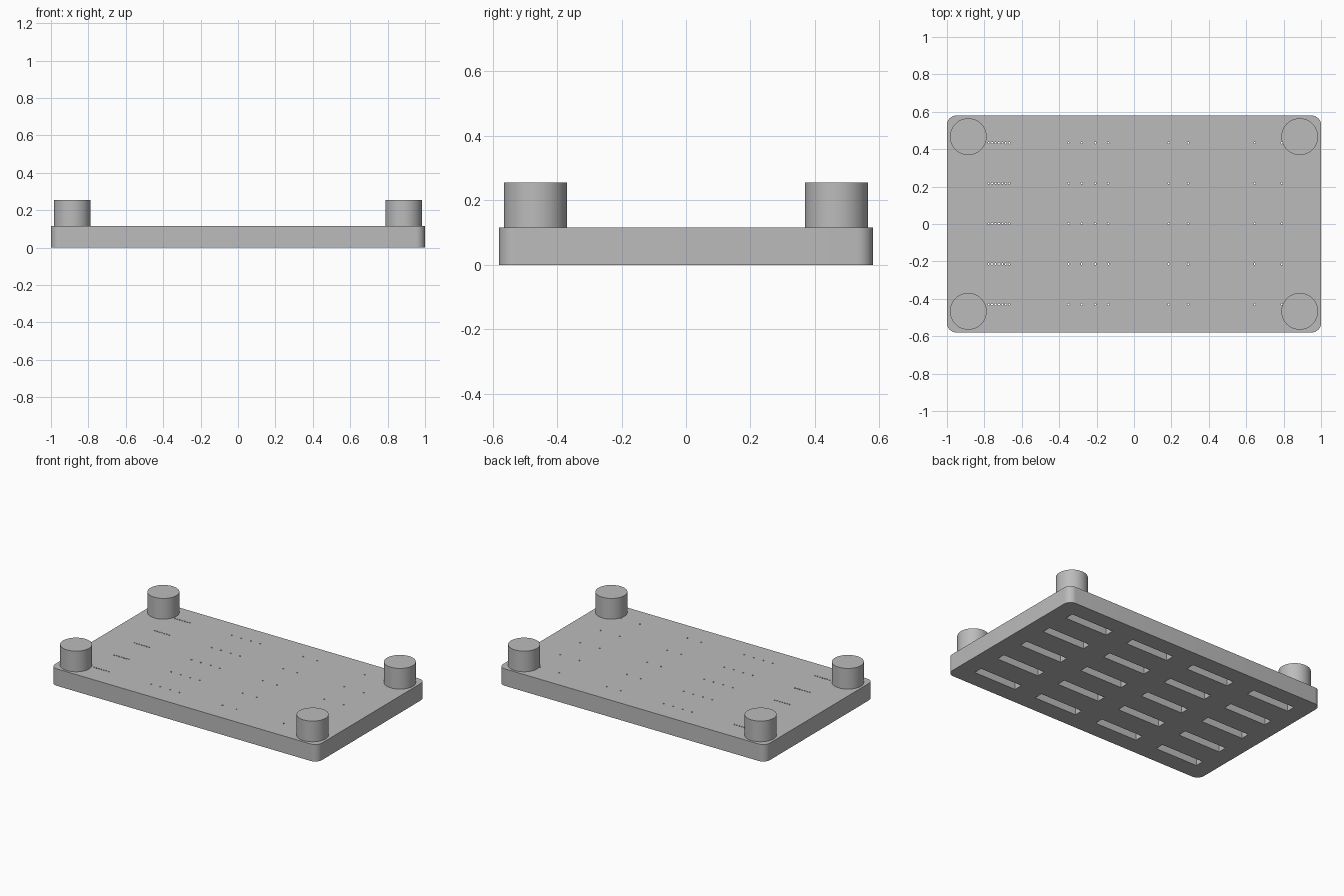
import bpy, bmesh, math
from mathutils import Matrix

if "Cube" in bpy.data.objects:
    bpy.data.objects.remove(bpy.data.objects["Cube"])

HALF_X, HALF_Y, THICK = 1.0, 0.58, 0.115
SLOT_DEPTH = 0.09
ROWS = [i * 0.216 + 0.002 for i in range(-2, 3)]
COLUMNS = [-0.722, -0.241, 0.24, 0.72]

grey = bpy.data.materials.new("plain grey")
grey.use_nodes = True
grey.diffuse_color = (0.5, 0.5, 0.5, 1)
grey.node_tree.nodes["Principled BSDF"].inputs["Base Color"].default_value = (0.5, 0.5, 0.5, 1)


def add_box(bm, centre, size):
    matrix = Matrix.Translation(centre) @ Matrix.Diagonal((*size, 1))
    return bmesh.ops.create_cube(bm, size=1, matrix=matrix)["verts"]


def add_cylinder(bm, x, y, bottom, top, radius, sides):
    bmesh.ops.create_cone(bm, cap_ends=True, segments=sides, radius1=radius, radius2=radius,
                          depth=top - bottom, matrix=Matrix.Translation((x, y, (bottom + top) / 2)))


def make_object(name, bm):
    mesh = bpy.data.meshes.new(name)
    bm.to_mesh(mesh)
    bm.free()
    mesh.materials.append(grey)
    obj = bpy.data.objects.new(name, mesh)
    bpy.context.collection.objects.link(obj)
    return obj


def smooth(obj):
    bpy.ops.object.select_all(action="DESELECT")
    obj.select_set(True)
    bpy.context.view_layer.objects.active = obj
    bpy.ops.object.shade_smooth_by_angle(angle=math.radians(35))


def cut(target, cutter):
    cutter.hide_render = True
    mod = target.modifiers.new("cut", "BOOLEAN")
    mod.operation = "DIFFERENCE"
    mod.solver = "EXACT"
    mod.object = cutter
    bpy.context.view_layer.objects.active = target
    bpy.ops.object.modifier_apply(modifier=mod.name)
    bpy.data.objects.remove(cutter)


# Base plate with rounded upright corners
bm = bmesh.new()
add_box(bm, (0, 0, THICK / 2), (2 * HALF_X, 2 * HALF_Y, THICK))
upright = [e for e in bm.edges if abs(e.verts[0].co.z - e.verts[1].co.z) > 0.01]
bmesh.ops.bevel(bm, geom=upright, offset=0.05, segments=8, profile=0.5, affect="EDGES")
plate = make_object("base_plate", bm)

# Slots in the underside
bm = bmesh.new()
for x in COLUMNS:
    for y in ROWS:
        add_box(bm, (x, y, 0), (0.32, 0.06, 2 * SLOT_DEPTH))
cut(plate, make_object("slot_cutter", bm))

# Pin holes from the top into the slots
holes = [-0.777 + i * 0.0183 for i in range(7)]
holes += [-0.35, -0.28, -0.207, -0.137, 0.185, 0.29, 0.645, 0.79]
bm = bmesh.new()
for x in holes:
    for y in ROWS:
        add_cylinder(bm, x, y, SLOT_DEPTH - 0.02, THICK + 0.02, 0.005, 12)
cut(plate, make_object("hole_cutter", bm))
smooth(plate)

# Corner pegs
for side, sx in (("left", 1), ("right", -1)):
    for end, sy in (("front", -1), ("back", 1)):
        bm = bmesh.new()
        add_cylinder(bm, sx * 0.886, sy * 0.467, THICK, 0.255, 0.098, 64)
        smooth(make_object(f"{end}_{side}_peg", bm))
